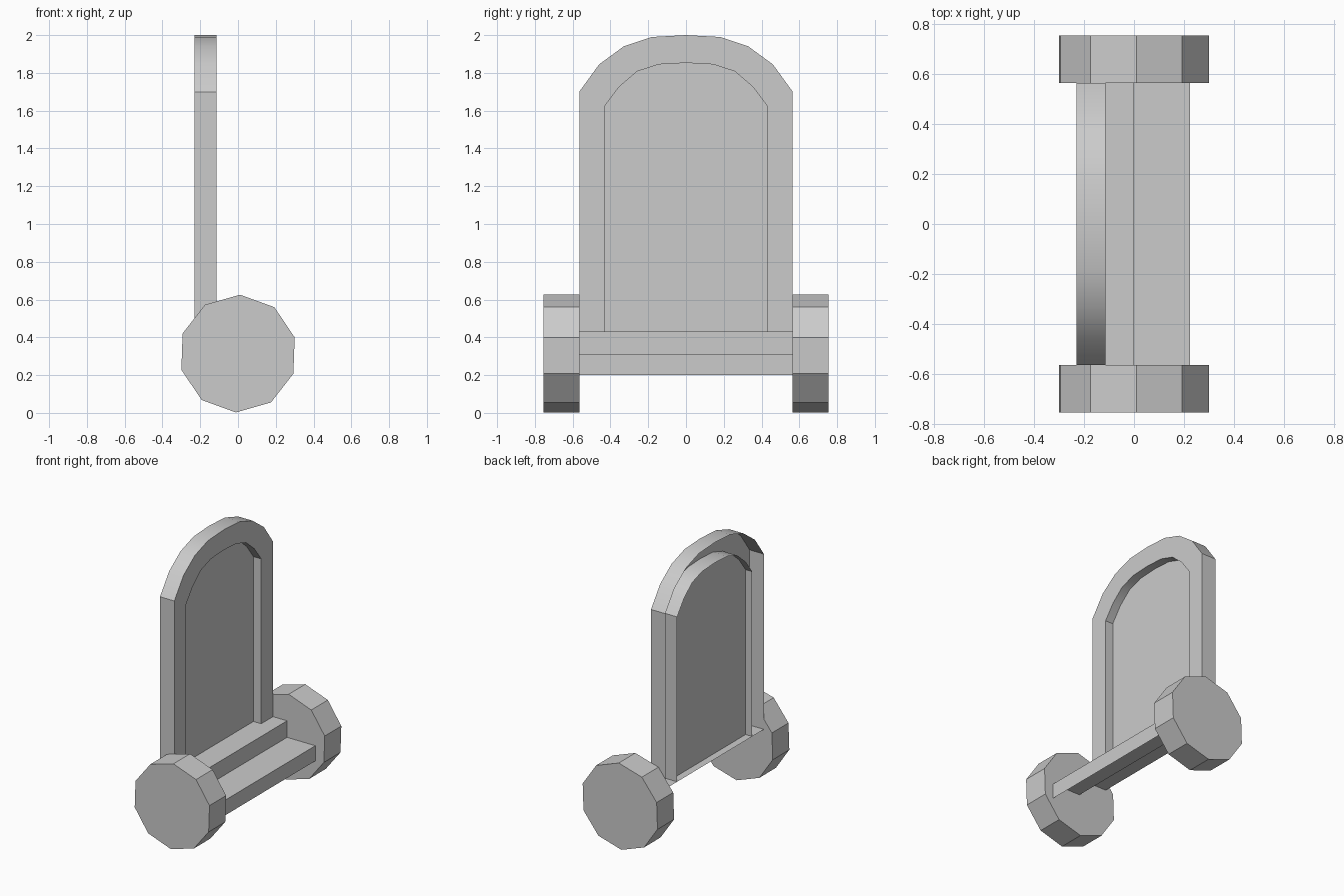
import bpy
import math

if "Cube" in bpy.data.objects:
    bpy.data.objects.remove(bpy.data.objects["Cube"])

BASE_Z = 0.43
HALF_LEN = 0.565


def make_object(name, verts, faces, smooth=False):
    mesh = bpy.data.meshes.new(name)
    mesh.from_pydata(verts, [], faces)
    mesh.update()
    obj = bpy.data.objects.new(name, mesh)
    bpy.context.collection.objects.link(obj)
    if smooth:
        bpy.ops.object.select_all(action='DESELECT')
        obj.select_set(True)
        bpy.context.view_layer.objects.active = obj
        bpy.ops.object.shade_smooth_by_angle(angle=math.radians(30))
    return obj


def arch(half):
    """Full arch outline in (y, z), from the +y foot over the top to the -y foot."""
    side = [(half[0][0], BASE_Z)] + half
    return side + [(-y, z) for y, z in reversed(side[:-1])]


def skin(name, rows, smooth=False):
    """Join successive rows of points with quads."""
    n = len(rows[0])
    verts = [p for row in rows for p in row]
    faces = [(r * n + i, r * n + i + 1, (r + 1) * n + i + 1, (r + 1) * n + i)
             for r in range(len(rows) - 1) for i in range(n - 1)]
    return make_object(name, verts, faces, smooth)


def at_x(outline, x):
    return [(x, y, z) for y, z in outline]


outer = arch([(0.565, 1.70), (0.46, 1.845), (0.33, 1.94), (0.18, 1.99), (0, 2.0)])
inner = arch([(0.43, 1.625), (0.353, 1.727), (0.258, 1.808), (0.145, 1.845), (0, 1.853)])
BACK, FRONT, MID = -0.23, -0.115, -0.177

# Arched frame: outer rim, front ring and inner rim, open at the back
skin("arched_frame", [at_x(outer, BACK), at_x(outer, FRONT),
                      at_x(inner, FRONT), at_x(inner, BACK)], smooth=True)

# Recessed panel inside the frame
panel = at_x(inner, MID)
make_object("recessed_panel", panel, [tuple(reversed(range(len(panel))))])

# Stepped base: two treads and two risers, open below
steps = [(BACK, 0.43), (-0.002, 0.43), (-0.002, 0.31), (0.225, 0.31), (0.225, 0.20)]
skin("stepped_base", [[(x, y, z) for x, z in steps] for y in (HALF_LEN, -HALF_LEN)])

# Ten-sided wheels at both ends
for name, side in (("front_wheel", -1), ("back_wheel", 1)):
    ring = [(0.312 * math.cos(a), 0.314 + 0.312 * math.sin(a))
            for a in (math.radians(16 + 36 * k) for k in range(10))]
    verts = [(x, side * HALF_LEN if cap == 0 else side * 0.755, z)
             for cap in (0, 1) for x, z in ring]
    faces = [tuple(range(10)), tuple(range(19, 9, -1))]
    faces += [(i, i + 10, (i + 1) % 10 + 10, (i + 1) % 10) for i in range(10)]
    if side < 0:
        faces = [tuple(reversed(f)) for f in faces]
    make_object(name, verts, faces)
